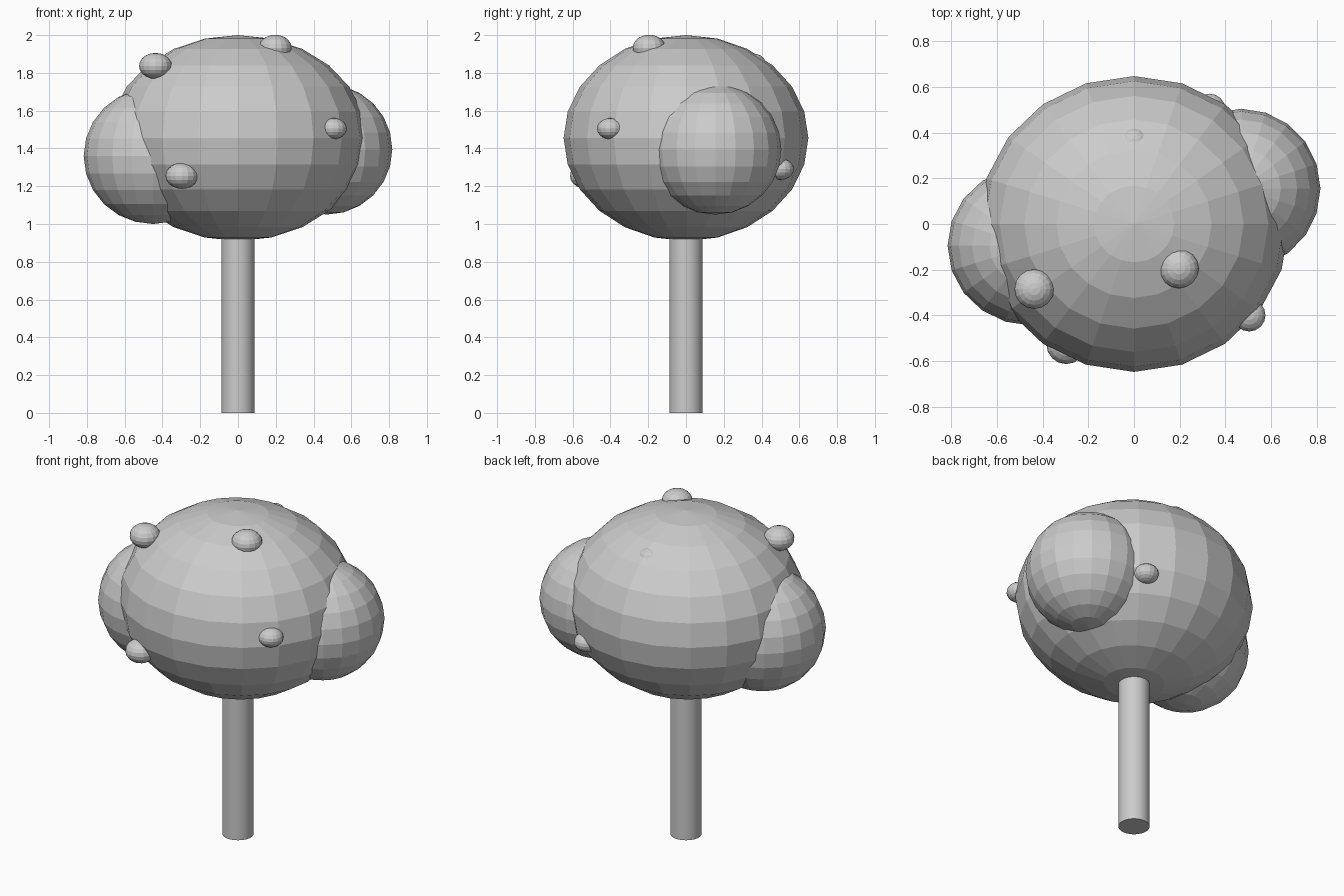
import bpy
import math

cube = bpy.data.objects.get("Cube")
if cube:
    bpy.data.objects.remove(cube, do_unlink=True)

# Single plain colour
grey = bpy.data.materials.new("plain_grey")
grey.use_nodes = True
colour = (0.6, 0.6, 0.6, 1)
grey.diffuse_color = colour
grey.node_tree.nodes["Principled BSDF"].inputs["Base Color"].default_value = colour


def finish(name):
    obj = bpy.context.object
    obj.name = name
    obj.data.materials.append(grey)
    return obj


def ellipsoid(name, centre, radii, segments, rings):
    """Faceted sphere stretched to the given radii."""
    bpy.ops.mesh.primitive_uv_sphere_add(
        segments=segments, ring_count=rings, radius=1, location=centre)
    obj = finish(name)
    obj.scale = radii
    bpy.ops.object.transform_apply(location=False, rotation=False, scale=True)
    return obj


# Trunk, reaching a little into the crown
bpy.ops.mesh.primitive_cylinder_add(
    vertices=32, radius=0.088, depth=0.96, location=(0, 0, 0.48))
finish("trunk")
bpy.ops.object.shade_smooth_by_angle(angle=math.radians(30))

# Crown with two side clumps
ellipsoid("crown", (0, 0, 1.455), (0.68, 0.648, 0.545), 20, 12)
ellipsoid("right_clump", (-0.45, -0.095, 1.36), (0.367, 0.35, 0.36), 20, 12)
ellipsoid("left_clump", (0.47, 0.155, 1.395), (0.347, 0.35, 0.345), 20, 12)

# Small fruits dotted over the crown: centre, radius
fruits = [
    ((-0.437, -0.285, 1.837), 0.087),
    ((0.197, -0.195, 1.933), 0.087),
    ((-0.297, -0.527, 1.255), 0.087),
    ((0.505, -0.40, 1.505), 0.071),
    ((0.33, 0.50, 1.29), 0.071),
    ((0, 0.352, 1.847), 0.071),
]
for i, (centre, r) in enumerate(fruits, 1):
    ellipsoid(f"fruit_{i}", centre, (r, r, r * 0.79), 16, 10)
